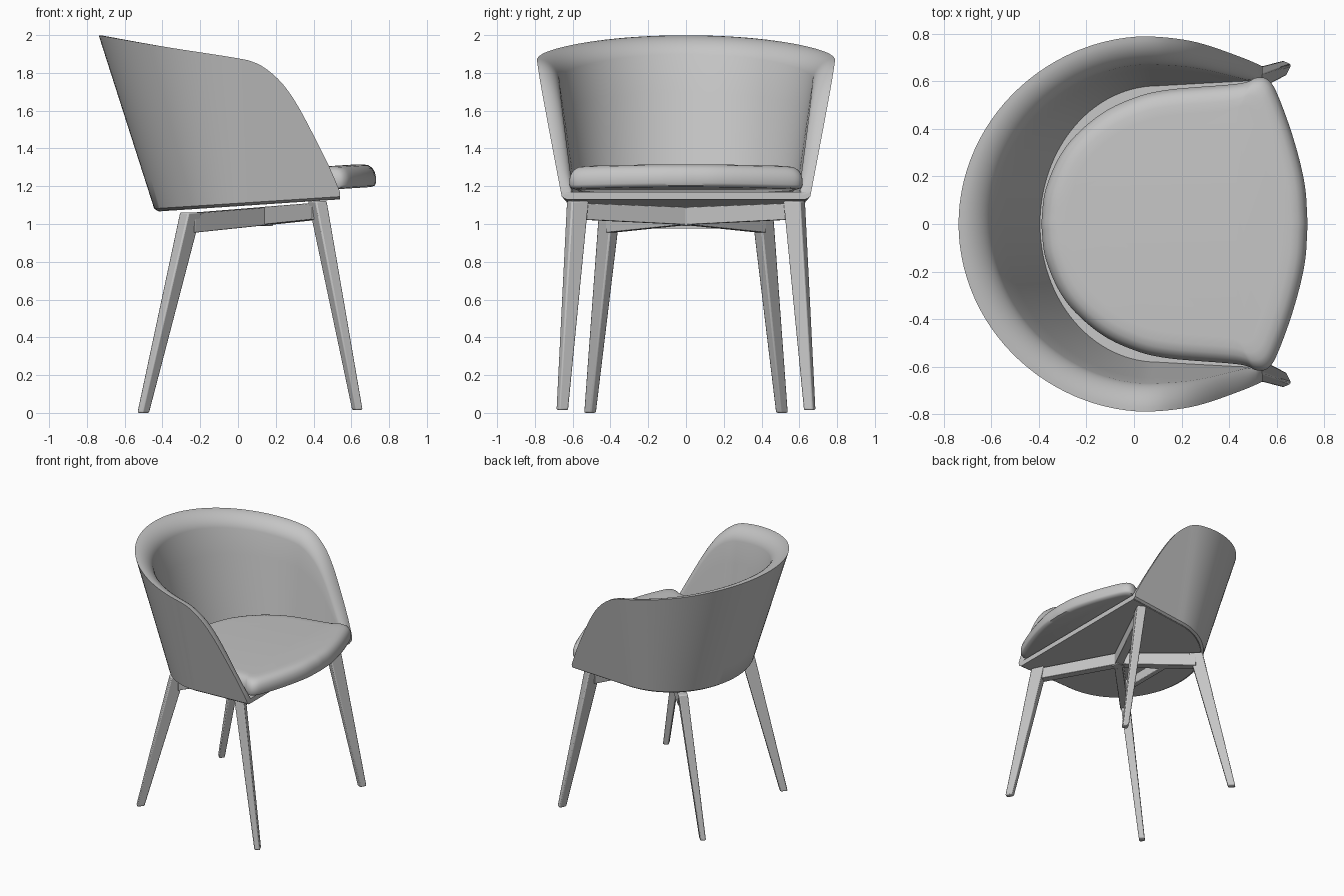
import bpy
import bmesh
from math import sin, cos, pi, radians
from mathutils import Vector

if "Cube" in bpy.data.objects:
    bpy.data.objects.remove(bpy.data.objects["Cube"], do_unlink=True)

grey = bpy.data.materials.new("plain grey")
grey.use_nodes = True
grey.diffuse_color = (0.56, 0.56, 0.56, 1)
grey.node_tree.nodes["Principled BSDF"].inputs["Base Color"].default_value = grey.diffuse_color


def finish(bm, name, angle=35, bevel=0):
    """Turn a bmesh into a smooth shaded object."""
    bmesh.ops.recalc_face_normals(bm, faces=bm.faces)
    mesh = bpy.data.meshes.new(name)
    bm.to_mesh(mesh)
    bm.free()
    mesh.materials.append(grey)
    obj = bpy.data.objects.new(name, mesh)
    bpy.context.collection.objects.link(obj)
    if bevel:
        mod = obj.modifiers.new("soft edges", "BEVEL")
        mod.width, mod.segments = bevel, 2
    bpy.ops.object.select_all(action="DESELECT")
    obj.select_set(True)
    bpy.context.view_layer.objects.active = obj
    bpy.ops.object.shade_smooth_by_angle(angle=radians(angle))
    return obj


def spline(points, steps=8):
    """Catmull-Rom curve through 2D points."""
    p = [Vector(q) for q in points]
    p = [2 * p[0] - p[1]] + p + [2 * p[-1] - p[-2]]
    out = []
    for a, b, c, d in zip(p, p[1:], p[2:], p[3:]):
        for i in range(steps):
            t = i / steps
            out.append(0.5 * (2 * b + (c - a) * t + (2 * a - 5 * b + 4 * c - d) * t ** 2
                              + (3 * b - a - 3 * c + d) * t ** 3))
    return out + [p[-2]]


def loft(bm, rings, closed):
    """Bridge equal rings of points and cap both ends."""
    vs = [[bm.verts.new(p) for p in ring] for ring in rings]
    n = len(vs[0])
    for a, b in zip(vs, vs[1:]):
        for i in range(n if closed else n - 1):
            j = (i + 1) % n
            bm.faces.new((a[i], a[j], b[j], b[i]))
    bm.faces.new(vs[0])
    bm.faces.new(vs[-1])


def hull(name, points, bevel=0.008):
    """Straight tapering bar around its corner points."""
    bm = bmesh.new()
    for p in points:
        bm.verts.new(p)
    bmesh.ops.convex_hull(bm, input=bm.verts)
    bmesh.ops.dissolve_limit(bm, angle_limit=0.01, verts=bm.verts, edges=bm.edges)
    return finish(bm, name, 30, bevel)


def base_z(x):
    return 1.098 + 0.065 * x


# Curved shell: plan columns, each with a base point and an outward direction
FRONT, MID = 0.54, 0.1
rim = spline([(-0.76, 2.003), (-0.4, 1.94), (0, 1.877), (0.1, 1.85), (0.18, 1.797),
              (0.25, 1.725), (0.32, 1.62), (0.4, 1.47), (0.48, 1.31), (0.54, 1.17)])


def rim_z(x):
    for a, b in zip(rim, rim[1:]):
        if x <= b.x:
            return a.y + (b.y - a.y) * (x - a.x) / (b.x - a.x)
    return rim[-1].y


side = [(FRONT + (MID - FRONT) * i / 16, 1) for i in range(16)]
columns = [(x, 0.63 + 0.025 * (x - MID) / (FRONT - MID), 0, 1) for x, _ in side]
for i in range(57):
    a = pi * i / 56
    columns.append((MID - 0.54 * sin(a), 0.63 * cos(a), -sin(a), cos(a)))
columns += [(x, -y, dx, -dy) for x, y, dx, dy in columns[:16][::-1]]

sections = []
for x, y, dx, dy in columns:
    z0 = base_z(x)
    h = 0.5
    for _ in range(12):
        h = rim_z(x + 0.32 * dx * h) - z0

    def at(height, inset):
        return Vector((x + dx * (0.32 * height - inset),
                       y + dy * (0.21 * height - inset), z0 + height))

    thick = 0.055 + 0.05 * h / 0.9
    drop = min(0.1, 0.5 * h)
    ring = [at(0, 0.015), at(0.012, 0)]
    ring += [at(0.012 + (h - 0.012) * k / 6, 0) for k in range(1, 7)]
    for k in range(1, 9):
        f = pi / 2 * k / 8
        ring.append(at(h - drop * (1 - cos(f)), thick * sin(f)))
    low = min(0.01, h * 0.3)
    for k in range(1, 5):
        s = k / 4
        ring.append(at((h - drop) * (1 - s) + low * s, thick * (1 - s) + 0.055 * s))
    sections.append(ring)
bm = bmesh.new()
loft(bm, sections, True)
finish(bm, "shell", 40)

# Flat pan closing the bottom of the shell
bm = bmesh.new()
loft(bm, [[(x - 0.02 * dx, y - 0.02 * dy, base_z(x) + dz) for x, y, dx, dy in columns]
          for dz in (-0.003, 0.035)], True)
finish(bm, "seat_pan")

# Seat cushion: one half outline mirrored, stacked in softened layers
half = spline([(-0.39, 0), (-0.37, 0.15), (-0.29, 0.32), (-0.15, 0.455), (0, 0.53),
               (0.15, 0.565), (0.44, 0.59), (0.515, 0.615), (0.565, 0.605), (0.605, 0.54),
               (0.67, 0.36), (0.717, 0.17), (0.73, 0)], 6)
outline = list(half) + [Vector((p.x, -p.y)) for p in half[-2:0:-1]]
layers = [(0.03, 0), (0.006, 0.006), (0, 0.02), (0, 0.055), (0.006, 0.078),
          (0.018, 0.1), (0.04, 0.116), (0.07, 0.123), (0.11, 0.125)]
rings = []
for inset, dz in layers:
    s = 1 - inset / 0.57
    rings.append([(0.17 + (p.x - 0.17) * s, p.y * s,
                   1.15 + 0.065 * (0.17 + (p.x - 0.17) * s) + dz) for p in outline])
bm = bmesh.new()
loft(bm, rings, True)
finish(bm, "seat_cushion", 50)

# Legs and the rails joining them under the seat
HUB = Vector((0.15, 0, 0))


def rect(centre, radial, a, b):
    """Horizontal rectangle turned to point along the radial direction."""
    across = Vector((-radial.y, radial.x, 0))
    return [centre + radial * a * i + across * b * j for i in (-1, 1) for j in (-1, 1)]


leg_kinds = {
    "front": (Vector((0.632, 0.655, 0.015)), Vector((0.42, 0.573, 1.122))),
    "rear": (Vector((-0.502, 0.508, 0)), Vector((-0.25, 0.405, 1.062))),
}
for kind, (foot, top) in leg_kinds.items():
    for word, sign in (("left", 1), ("right", -1)):
        flip = Vector((1, sign, 1))
        f, t = foot * flip, top * flip
        radial = Vector((t.x - HUB.x, t.y, 0)).normalized()
        hull(f"{kind}_{word}_leg",
             rect(f, radial, 0.027, 0.021) + rect(t, radial, 0.05, 0.034))
        across = Vector((-radial.y, radial.x, 0)) * 0.03
        corners = []
        for p in (Vector((t.x, t.y, 0)), HUB):
            for z in (0.98 + 0.105 * p.x, 1.078 + 0.08 * p.x):
                corners += [Vector((p.x, p.y, z)) + across, Vector((p.x, p.y, z)) - across]
        hull(f"{kind}_{word}_rail", corners, 0.004)

# Centre block and rear cross bar
hull("rail_hub", [(HUB.x + i * 0.035, j * 0.032, z) for i in (-1, 1) for j in (-1, 1)
                  for z in (0.99, 1.088)], 0.004)
hull("rear_cross_bar", [(-0.1 + i * 0.02, j * 0.27, z) for i in (-1, 1) for j in (-1, 1)
                        for z in (0.975, 1.05)], 0.004)
